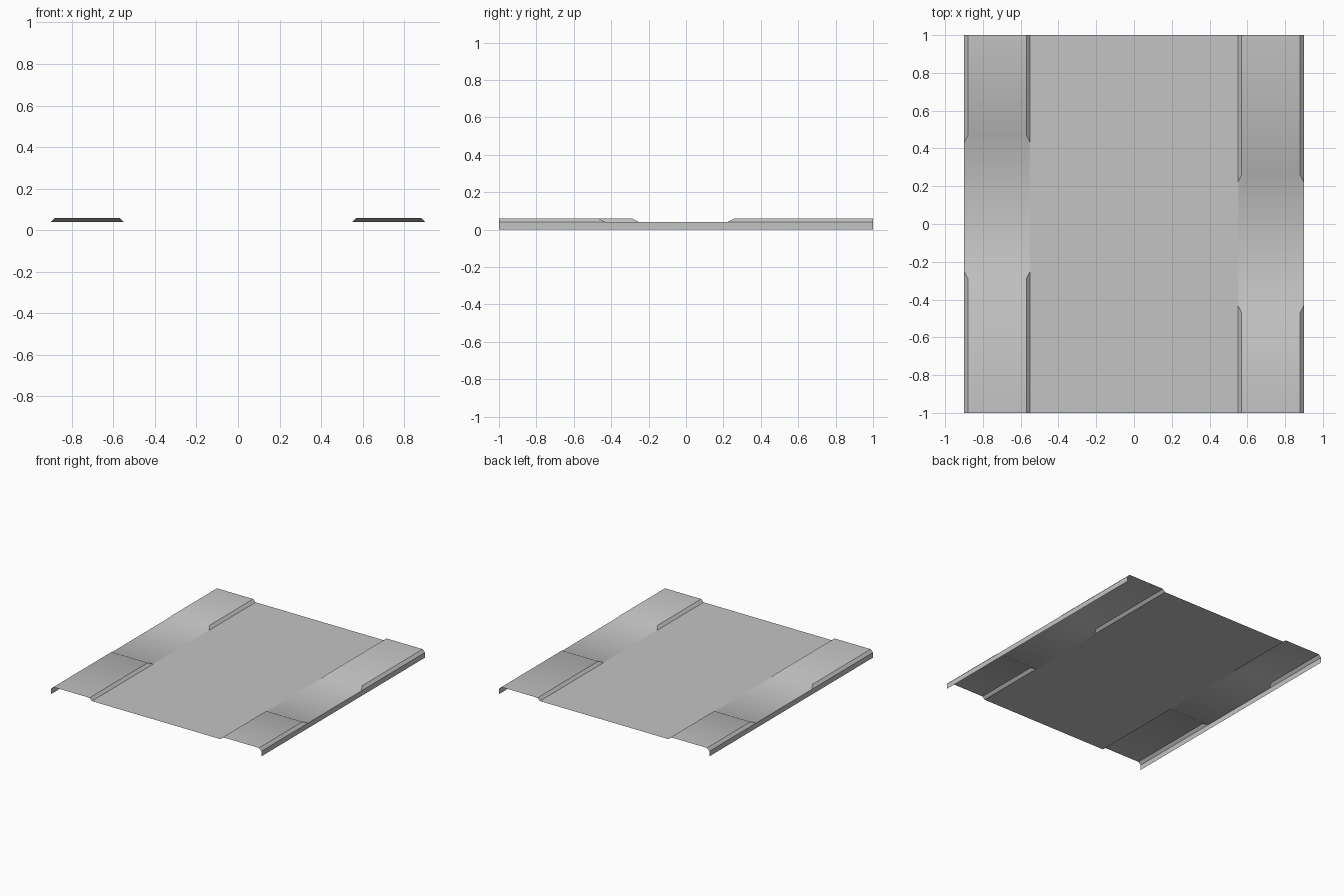
import bpy, bmesh

if "Cube" in bpy.data.objects:
    bpy.data.objects.remove(bpy.data.objects["Cube"])

LOW, HIGH = 0.04, 0.06      # deck level and raised walkway level

grey = bpy.data.materials.new("concrete grey")
grey.diffuse_color = (0.55, 0.55, 0.55, 1)
grey.use_nodes = True
grey.node_tree.nodes["Principled BSDF"].inputs["Base Color"].default_value = grey.diffuse_color


def finish(name, bm):
    mesh = bpy.data.meshes.new(name)
    bm.to_mesh(mesh)
    bm.free()
    mesh.materials.append(grey)
    obj = bpy.data.objects.new(name, mesh)
    bpy.context.collection.objects.link(obj)
    bpy.ops.object.select_all(action='DESELECT')
    obj.select_set(True)
    bpy.context.view_layer.objects.active = obj
    bpy.ops.object.shade_smooth_by_angle(angle=0.61)


def walkway(name, side, gap_start, gap_end):
    """Raised strip with bevelled kerbs, ramped down to the deck in a gap, plus outer skirt."""
    bm = bmesh.new()
    ramp = 0.04
    xs = [0.55, 0.57, 0.88, 0.90]
    ys = [-1, gap_start - ramp, gap_start, gap_end, gap_end + ramp, 1]
    rows = []
    for j, y in enumerate(ys):
        row = []
        for i, x in enumerate(xs):
            raised = i in (1, 2) and j not in (2, 3)
            row.append(bm.verts.new((side * x, y, HIGH if raised else LOW)))
        row.append(bm.verts.new((side * 0.90, y, 0)))      # skirt foot
        rows.append(row)
    for j in range(len(ys) - 1):
        for i in range(len(xs)):
            a, b = rows[j][i], rows[j][i + 1]
            c, d = rows[j + 1][i + 1], rows[j + 1][i]
            if j in (1, 3) and i in (0, 2):
                # mitred ramp corners, split from the low gap corner to the raised corner
                if (j == 1) == (i == 0):
                    faces = [(a, b, d), (b, c, d)]
                else:
                    faces = [(a, b, c), (a, c, d)]
            else:
                faces = [(a, b, c, d)]
            for f in faces:
                bm.faces.new(f if side > 0 else f[::-1])
    finish(name, bm)


# Flat central deck
bm = bmesh.new()
bm.faces.new([bm.verts.new((x, y, LOW)) for x, y in
              ((-0.55, -1), (0.55, -1), (0.55, 1), (-0.55, 1))])
finish("road_deck", bm)

# Side walkways with offset gaps
walkway("right_walkway", 1, -0.43, 0.22)
walkway("left_walkway", -1, -0.25, 0.43)
